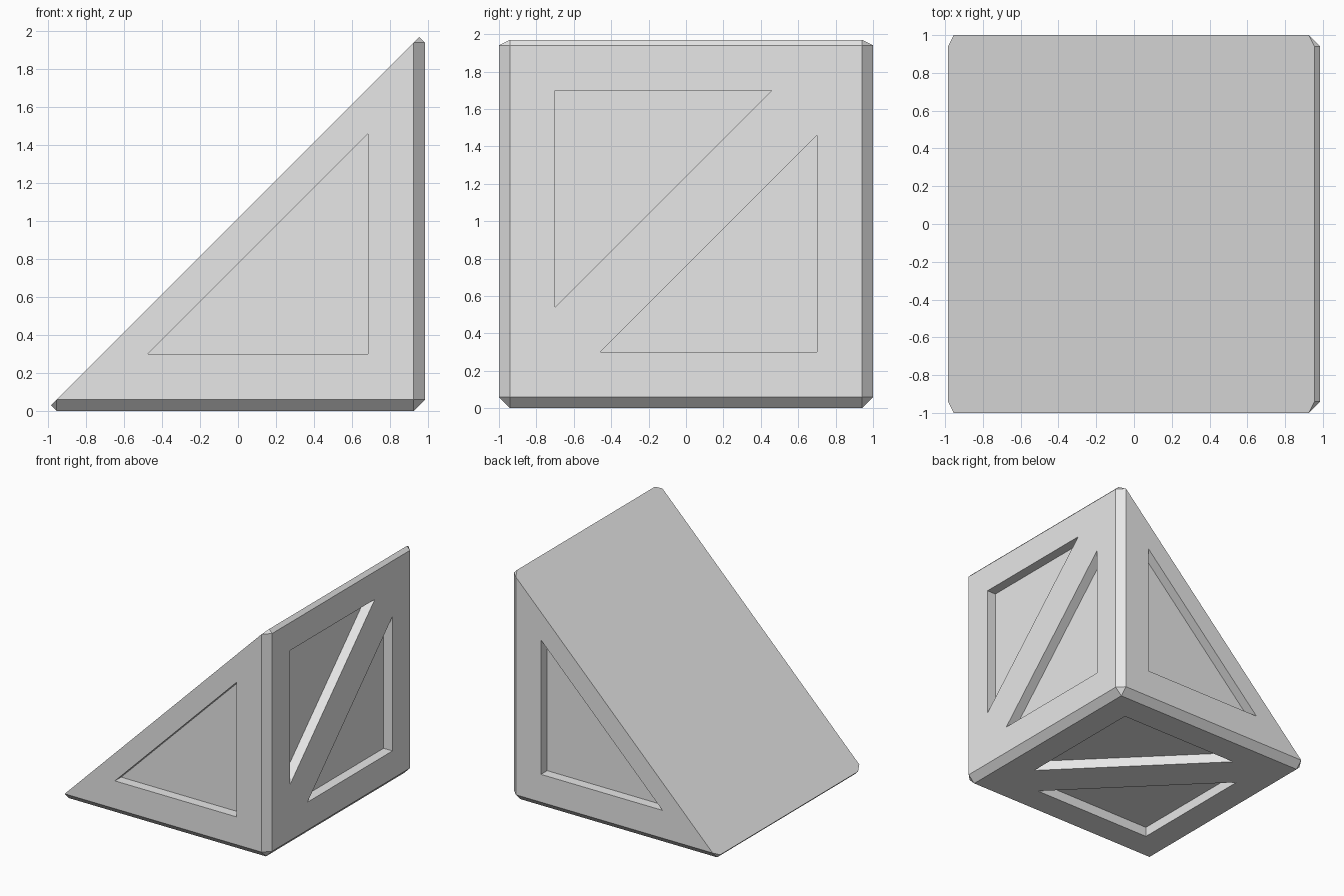
import bpy, bmesh
from mathutils import Vector

if "Cube" in bpy.data.objects:
    bpy.data.objects.remove(bpy.data.objects["Cube"])

X0, X1 = -1.015, 0.985      # extents of the full block before the diagonal cut
BEVEL, DEPTH = 0.06, 0.085
MARGIN, LEG = 0.30, 1.16    # panel inset from the block sides, panel leg length

grey = bpy.data.materials.new("light grey")
grey.diffuse_color = (0.8, 0.8, 0.8, 1)
grey.use_nodes = True
grey.node_tree.nodes["Principled BSDF"].inputs["Base Color"].default_value = grey.diffuse_color


def make_object(name, bm):
    bmesh.ops.recalc_face_normals(bm, faces=bm.faces)
    mesh = bpy.data.meshes.new(name)
    bm.to_mesh(mesh)
    bm.free()
    mesh.materials.append(grey)
    ob = bpy.data.objects.new(name, mesh)
    bpy.context.collection.objects.link(ob)
    return ob


# Wedge: chamfered block cut along its diagonal
bm = bmesh.new()
bmesh.ops.create_cube(bm, size=2)
bmesh.ops.translate(bm, verts=bm.verts, vec=((X0 + X1) / 2, 0, 1))
bmesh.ops.bevel(bm, geom=bm.edges[:], offset=BEVEL, offset_type='OFFSET',
                segments=1, affect='EDGES')
bmesh.ops.bisect_plane(bm, geom=bm.verts[:] + bm.edges[:] + bm.faces[:], dist=1e-4,
                       plane_co=(X0, 0, 0), plane_no=(-1, 0, 1), clear_outer=True)
bmesh.ops.holes_fill(bm, edges=[e for e in bm.edges if e.is_boundary], sides=0)
wedge = make_object("wedge_block", bm)

# Triangular panel cutters sunk into the front, back, right and bottom
cut = bmesh.new()


def panel(corner, leg_a, leg_b, outward):
    """Right-angled triangular prism reaching DEPTH below the surface."""
    c, a, b, n = map(Vector, (corner, leg_a, leg_b, outward))
    inner = c - n * DEPTH
    base = [cut.verts.new(p) for p in (inner, inner + a * LEG, inner + b * LEG)]
    top = [cut.verts.new(v.co + n * (DEPTH + 0.1)) for v in base]
    cut.faces.new(base)
    cut.faces.new(top)
    for i in range(3):
        j = (i + 1) % 3
        cut.faces.new((base[i], base[j], top[j], top[i]))


xr, xl, y = X1 - MARGIN, X0 + MARGIN, 1 - MARGIN
for s in (-1, 1):
    panel((xr, s, MARGIN), (-1, 0, 0), (0, 0, 1), (0, s, 0))             # sides
    panel((X1, s * y, 1 - s * y), (0, -s, 0), (0, 0, s), (1, 0, 0))      # right
    panel((xr if s > 0 else xl, s * y, 0), (-s, 0, 0), (0, -s, 0), (0, 0, -1))  # bottom
cutter = make_object("panel_cutter", cut)
cutter.hide_render = True

# Carve the panels and discard the cutter
mod = wedge.modifiers.new("panels", 'BOOLEAN')
mod.operation, mod.solver, mod.object = 'DIFFERENCE', 'EXACT', cutter
bpy.context.view_layer.objects.active = wedge
bpy.ops.object.modifier_apply(modifier=mod.name)
bpy.data.objects.remove(cutter)
